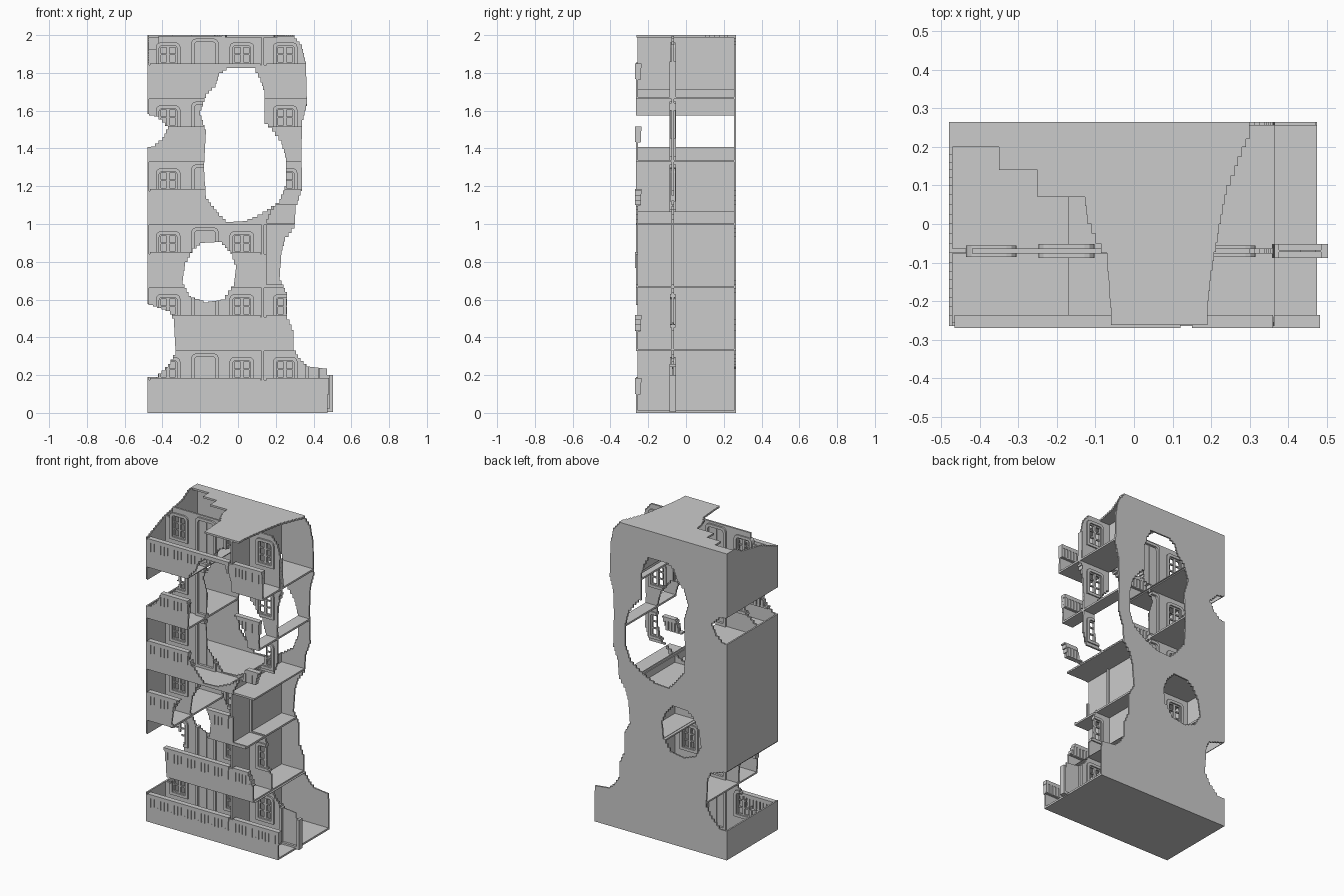
import bpy, bmesh, math
from mathutils import Vector

if "Cube" in bpy.data.objects:
    bpy.data.objects.remove(bpy.data.objects["Cube"])

H = 1 / 3            # storey height
STOREYS = range(6)
FACADE_Y = -0.07


def finish(name, bm):
    bmesh.ops.recalc_face_normals(bm, faces=bm.faces)
    me = bpy.data.meshes.new(name)
    bm.to_mesh(me)
    bm.free()
    ob = bpy.data.objects.new(name, me)
    bpy.context.collection.objects.link(ob)
    return ob


def box(bm, x0, x1, y0, y1, z0, z1):
    vs = bmesh.ops.create_cube(bm, size=1)["verts"]
    for v in vs:
        v.co = Vector(((x0 + x1) / 2 + v.co.x * (x1 - x0),
                       (y0 + y1) / 2 + v.co.y * (y1 - y0),
                       (z0 + z1) / 2 + v.co.z * (z1 - z0)))


def boxes(name, items):
    bm = bmesh.new()
    for it in items:
        box(bm, *it)
    return finish(name, bm)


def stepped(pts, size=0.025):
    """Turn a polygon into a broken, stair-stepped outline."""
    out = []
    for i, (a, b) in enumerate(pts):
        c, d = pts[(i + 1) % len(pts)]
        straight = abs(c - a) < 1e-5 or abs(d - b) < 1e-5
        n = 1 if straight else max(1, round(math.hypot(c - a, d - b) / size))
        for k in range(n):
            p0 = (a + (c - a) * k / n, b + (d - b) * k / n)
            p1 = (a + (c - a) * (k + 1) / n, b + (d - b) * (k + 1) / n)
            for q in ((p1[0], p0[1]), p1):
                if not out or math.dist(out[-1], q) > 1e-5:
                    out.append(q)
    if math.dist(out[0], out[-1]) < 1e-5:
        out.pop()
    return out


def prism(bm, pts, axis, lo, hi):
    place = {"x": lambda p, d: (d, p[0], p[1]),
             "y": lambda p, d: (p[0], d, p[1]),
             "z": lambda p, d: (p[0], p[1], d)}[axis]
    a = [bm.verts.new(place(p, lo)) for p in pts]
    b = [bm.verts.new(place(p, hi)) for p in pts]
    bm.faces.new(a)
    bm.faces.new(b[::-1])
    for i in range(len(pts)):
        j = (i + 1) % len(pts)
        bm.faces.new((a[i], b[i], b[j], a[j]))


def cutter(name, polys, axis, lo, hi):
    bm = bmesh.new()
    for p in polys:
        prism(bm, stepped(p), axis, lo, hi)
    ob = finish(name, bm)
    ob.hide_render = True
    return ob


def cut(ob, *tools):
    for t in tools:
        m = ob.modifiers.new("cut", "BOOLEAN")
        m.operation, m.solver, m.object = "DIFFERENCE", "EXACT", t
        m.use_self = True
        bpy.context.view_layer.objects.active = ob
        bpy.ops.object.modifier_apply(modifier=m.name)


# damage outlines through the whole depth: right edge, left bites, two holes
right_edge = [(.6, .2), (.47, .2), (.47, .235), (.38, .245), (.33, .29), (.295, .35), (.295, .44),
              (.26, .52), (.26, .64), (.22, .72), (.23, .86), (.25, .93), (.3, 1.0), (.305, 1.1),
              (.34, 1.2), (.335, 1.4), (.34, 1.55), (.365, 1.65), (.36, 1.86), (.34, 1.95),
              (.3, 2.0), (.3, 2.1), (.6, 2.1)]
left_low = [(-.6, .19), (-.44, .19), (-.37, .26), (-.33, .33), (-.34, .5), (-.36, .54),
            (-.45, .57), (-.6, .61)]
left_high = [(-.6, 1.39), (-.46, 1.41), (-.4, 1.46), (-.37, 1.52), (-.42, 1.57), (-.6, 1.61)]
big_hole = [(-.06, 1.825), (.08, 1.825), (.12, 1.75), (.14, 1.69), (.14, 1.53), (.18, 1.49),
            (.23, 1.42), (.255, 1.33), (.255, 1.2), (.22, 1.11), (.13, 1.05), (.05, 1.015),
            (-.05, 1.01), (-.1, 1.06), (-.17, 1.15), (-.18, 1.3), (-.17, 1.5), (-.2, 1.6),
            (-.17, 1.69), (-.12, 1.74), (-.1, 1.8)]
small_hole = [(-.2, .9), (-.1, .905), (-.04, .84), (-.01, .76), (-.02, .67), (-.07, .6),
              (-.16, .585), (-.25, .62), (-.295, .7), (-.28, .8), (-.24, .87)]
ruin = cutter("damage_cutter", [right_edge, left_low, left_high, big_hole, small_hole], "y", -.4, .4)
front_gap = cutter("front_gap_cutter", [[(.15, .68), (.6, .68), (.6, 1.1), (.2, 1.1), (.15, 1.0)]],
                   "y", -.4, -.02)
corner = cutter("top_corner_cutter", [[(-.4, 1.855), (-.26, 1.855), (-.1, 1.92), (.1, 1.96),
                                       (.2, 2.02), (.2, 2.1), (-.4, 2.1)]], "x", -.6, -.42)
roof_cut = cutter("roof_cutter", [
    [(-.6, .2), (-.35, .2), (-.35, .14), (-.25, .14), (-.25, .07), (-.13, .07), (-.12, 0),
     (-.1, -.05), (-.07, -.1), (-.06, -.24), (-.06, -.4), (-.6, -.4)],
    [(.19, -.4), (.19, -.2), (.2, -.12), (.22, 0), (.24, .1), (.28, .2), (.3, .24), (.3, .4),
     (.6, .4), (.6, -.4)]], "z", 1.9, 2.1)

# structural shell
ground = boxes("ground_slab", [(-.48, .475, -.265, .265, 0, .012)])
slabs = boxes("floor_slabs", [(-.48, .475, -.262, .262, k * H - .006, k * H + .006) for k in range(1, 6)])
roof = boxes("roof", [(-.48, .475, -.262, .265, 1.988, 2)])
back = boxes("back_wall", [(-.48, .475, .255, .265, 0, 2)])
left = boxes("left_wall", [(-.48, -.47, -.265, .265, 0, 2)])
partition = boxes("partition_wall", [(.125, .137, -.258, .26, 0, 1.995)])
fronts = boxes("balcony_fronts", [(-.48, .475, -.265, -.254, k * H - .006 * (k > 0), k * H + .175)
                                  for k in STOREYS])
facade = boxes("facade_wall", [(-.475, .475, FACADE_Y - .006, FACADE_Y + .006, 0, 1.995)])

# windows and doors: (centre, width, bottom, top) in each storey
windows = [(x, .13, .12, .295) for x in (-.37, .02, .25)]
doors = [(x, .145, .006, .315) for x in (-.175, .43)]
openings = boxes("opening_cutter", [(x - w / 2 + .014, x + w / 2 - .014, -.2, 0,
                                     k * H + a + (.014 if a > .1 else 0), k * H + b - .014)
                                    for k in STOREYS for x, w, a, b in windows + doors])
openings.hide_render = True


def outline(x, z0, z1, w, r):
    pts = [(x - w, z0), (x + w, z0)]
    for s, a0 in ((1, 0), (-1, 90)):
        for a in (0, 30, 60, 90):
            t = math.radians(a0 + a)
            pts.append((x + s * (w - r) + r * math.cos(t), z1 - r + r * math.sin(t)))
    return pts


def frame(bm, x, w, z0, z1, t, y0, y1):
    loops = []
    for y in (y0, y1):
        for i in (0, t):
            loops.append([bm.verts.new((p, y, q)) for p, q in
                          outline(x, z0 + i, z1 - i, w / 2 - i, .026 - i * .7)])
    a, b, c, d = loops
    for p, q in ((a, b), (b, d), (d, c), (c, a)):
        for i in range(len(a)):
            j = (i + 1) % len(a)
            bm.faces.new((p[i], p[j], q[j], q[i]))


def frames(name, specs, y0, y1):
    bm = bmesh.new()
    for k in STOREYS:
        for x, w, a, b in specs:
            frame(bm, x, w, k * H + a, k * H + b, .018, y0, y1)
    return finish(name, bm)


win_frames = frames("window_frames", windows, -.086, -.056)
door_frames = frames("door_frames", doors, -.088, -.052)
bars = []
for k in STOREYS:
    for x, w, a, b in windows:
        z0, z1 = k * H + a + .012, k * H + b - .012
        for dx, hw in ((-.043, .005), (0, .008), (.043, .005)):
            bars.append((x + dx - hw, x + dx + hw, -.076, -.064, z0, z1))
        for z in (z0 + .01, z0 + .055, z0 + .1, z1 - .01):
            bars.append((x - .05, x + .05, -.075, -.065, z - .004, z + .004))
sashes = boxes("window_sashes", bars)
leaves = boxes("door_leaves", [(x + s * .029 - .0285, x + s * .029 + .0285, -.073, -.067,
                                k * H + .008, k * H + b - .012)
                               for k in STOREYS for x, w, a, b in doors for s in (-1, 1)])

# balcony railings: top and bottom rails with closely spaced balusters
rails = []
for k in STOREYS:
    z = k * H
    for x0, x1 in ((-.465, .12), (.15, .482)):
        rails.append((x0, x1, -.270, -.236, z + .160, z + .184))
        rails.append((x0, x1, -.266, -.240, z + .097, z + .107))
        n = round((x1 - x0) / .024)
        for i in range(n):
            x = x0 + (i + .5) * (x1 - x0) / n
            rails.append((x - .0095, x + .0095, -.269, -.237, z + .1, z + .164))
railings = boxes("balcony_railings", rails)

# break everything apart
cut(facade, openings, ruin, front_gap, corner)
for ob in (fronts, railings, win_frames, door_frames, sashes, leaves):
    cut(ob, ruin, front_gap)
for ob in (slabs, back, partition):
    cut(ob, ruin)
cut(left, ruin, corner)
cut(roof, ruin, roof_cut)

for ob in (ruin, front_gap, corner, roof_cut, openings):
    bpy.data.objects.remove(ob)
